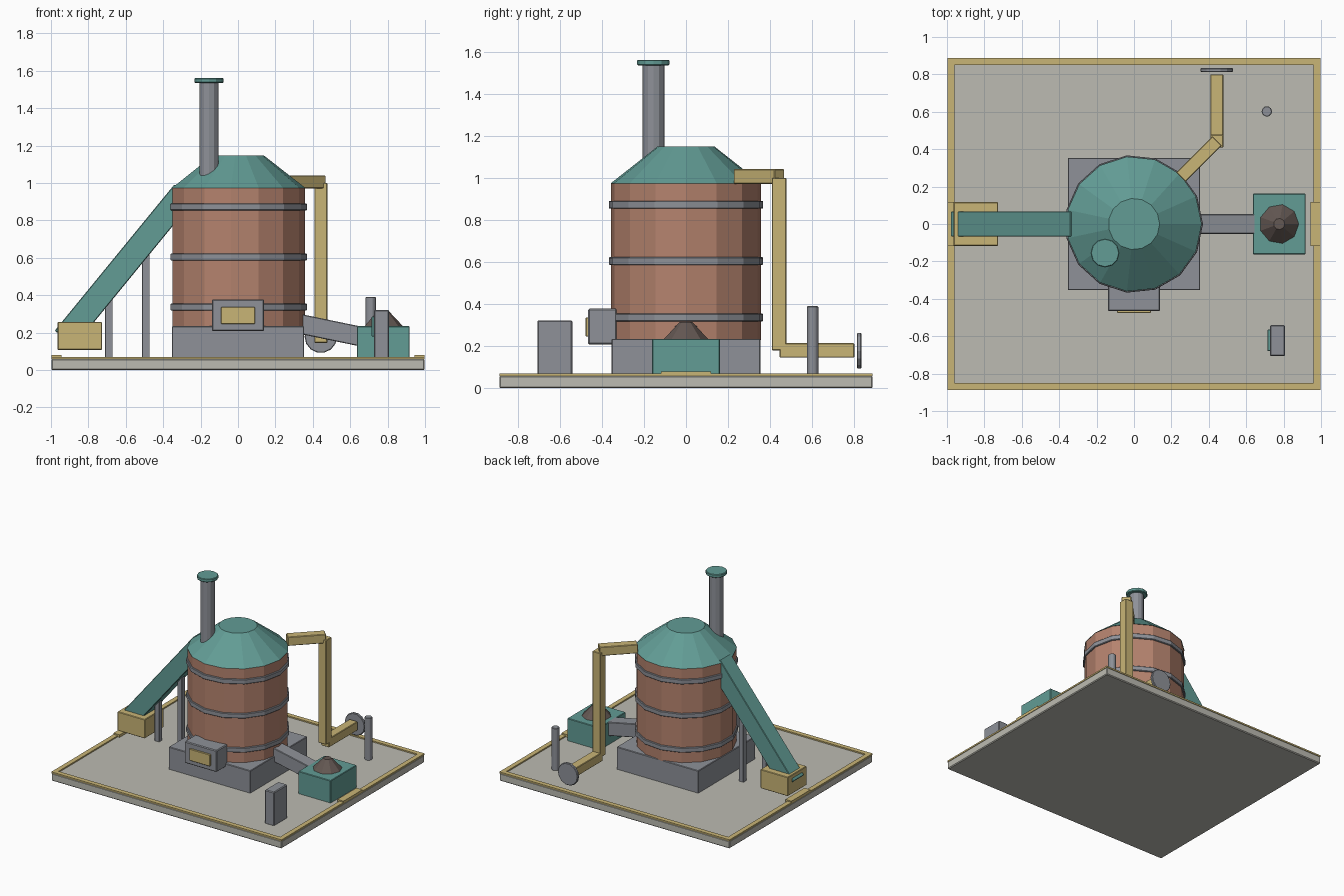
import bpy, bmesh, math
from mathutils import Vector, Matrix

cube = bpy.data.objects.get("Cube")
if cube:
    bpy.data.objects.remove(cube, do_unlink=True)


def material(name, hex_code):
    def linear(c):
        return c / 12.92 if c <= 0.04045 else ((c + 0.055) / 1.055) ** 2.4
    rgb = [linear(v / 255) for v in bytes.fromhex(hex_code)]
    m = bpy.data.materials.new(name)
    m.use_nodes = True
    m.diffuse_color = (*rgb, 1)
    bsdf = m.node_tree.nodes["Principled BSDF"]
    bsdf.inputs["Base Color"].default_value = (*rgb, 1)
    bsdf.inputs["Roughness"].default_value = 0.7
    return m


concrete = material("concrete", "BCBBB2")
steel = material("grey steel", "8E9198")
teal = material("teal paint", "629C95")
copper = material("copper", "B5836E")
brass = material("brass yellow", "C9B576")
ash = material("dark ash", "645853")


def finish(name, bm, mat, bevel=0):
    mesh = bpy.data.meshes.new(name)
    bmesh.ops.recalc_face_normals(bm, faces=bm.faces)
    bm.to_mesh(mesh)
    bm.free()
    mesh.materials.append(mat)
    ob = bpy.data.objects.new(name, mesh)
    bpy.context.collection.objects.link(ob)
    if bevel:
        mod = ob.modifiers.new("soft_edges", "BEVEL")
        mod.width = bevel
        mod.segments = 1
    return ob


def box(name, x, y, z, mat, bevel=0.004):
    """Box from its (low, high) span on each axis."""
    bm = bmesh.new()
    bmesh.ops.create_cube(bm, size=1)
    spans = (x, y, z)
    for v in bm.verts:
        v.co = [s[0] if c < 0 else s[1] for c, s in zip(v.co, spans)]
    return finish(name, bm, mat, bevel)


def beam(name, a, b, width, height, mat):
    """Square-ended box running from point a to point b."""
    a, b = Vector(a), Vector(b)
    d = (b - a).normalized()
    side = Vector((0, 0, 1)).cross(d)
    side = side.normalized() if side.length > 0.01 else Vector((0, 1, 0))
    up = d.cross(side)
    bm = bmesh.new()
    bmesh.ops.create_cube(bm, size=1)
    for v in bm.verts:
        end = a if v.co.x < 0 else b
        v.co = end + side * (v.co.y * width) + up * (v.co.z * height)
    return finish(name, bm, mat, 0.004)


def drum(name, centre, z, radii, sides, mat, bevel=0, along_y=False):
    """Cylinder or truncated cone with a corner on +x."""
    bm = bmesh.new()
    bmesh.ops.create_cone(bm, cap_ends=True, segments=sides, radius1=radii[0],
                          radius2=radii[1], depth=z[1] - z[0])
    turn = max(bm.verts, key=lambda v: v.co.x).co
    bmesh.ops.rotate(bm, verts=bm.verts,
                     matrix=Matrix.Rotation(-math.atan2(turn.y, turn.x), 3, "Z"))
    if along_y:
        bmesh.ops.rotate(bm, verts=bm.verts, matrix=Matrix.Rotation(math.pi / 2, 3, "X"))
        offset = (centre[0], (z[0] + z[1]) / 2, centre[1])
    else:
        offset = (*centre, (z[0] + z[1]) / 2)
    bmesh.ops.translate(bm, verts=bm.verts, vec=offset)
    return finish(name, bm, mat, bevel)


# Ground slab with its raised edging
W, D, RIM = 0.998, 0.887, 0.037
box("ground_slab", (-W, W), (-D, D), (0, 0.06), concrete, 0.006)
for s, word in ((-1, "right"), (1, "left")):
    box(f"{word}_edging", sorted((s * W, s * (W - RIM))), (-D, D), (0.058, 0.07), brass, 0)
    box(f"{word}_gate_plate", sorted((s * W, s * 0.945)), (-0.118, 0.118),
        (0.058, 0.08), brass, 0)
for s, word in ((-1, "front"), (1, "back")):
    box(f"{word}_edging", (RIM - W, W - RIM), sorted((s * D, s * (D - RIM))),
        (0.058, 0.07), brass, 0)

# Boiler on its plinth
SIDES = 15
box("plinth", (-0.354, 0.354), (-0.354, 0.354), (0.055, 0.235), steel)
drum("boiler_drum", (0, 0), (0.23, 0.975), (0.358, 0.358), SIDES, copper)
for i, z in enumerate((0.336, 0.604, 0.872)):
    drum(f"boiler_band_{i + 1}", (0, 0), (z - 0.019, z + 0.019),
         (0.369, 0.369), SIDES, steel, 0.004)
drum("boiler_roof", (0, 0), (0.972, 1.148), (0.362, 0.137), SIDES, teal)

# Chimney
drum("chimney", (-0.155, -0.155), (1.0, 1.54), (0.052, 0.052), 12, steel)
drum("chimney_cap", (-0.155, -0.155), (1.535, 1.561), (0.077, 0.077), 12, teal, 0.004)

# Furnace door
box("furnace_box", (-0.14, 0.14), (-0.465, -0.33), (0.208, 0.378), steel, 0.006)
box("furnace_door", (-0.09, 0.09), (-0.477, -0.46), (0.245, 0.337), brass, 0.003)

# Feed chute, its hopper and supports
beam("feed_chute", (-0.928, 0, 0.168), (-0.288, 0, 0.95), 0.134, 0.134, teal)
box("feed_hopper", (-0.965, -0.727), (-0.117, 0.117), (0.108, 0.257), brass)
for i, (x, top) in enumerate(((-0.69, 0.44), (-0.492, 0.68))):
    box(f"chute_post_{i + 1}", (x - 0.02, x + 0.02), (-0.02, 0.02), (0.055, top), steel, 0.002)

# Ash outlet, bin and heap
beam("ash_outlet", (0.28, 0, 0.257), (0.7, 0, 0.17), 0.106, 0.105, steel)
box("ash_bin", (0.636, 0.917), (-0.162, 0.162), (0.055, 0.235), teal)
drum("ash_heap", (0.776, 0), (0.23, 0.315), (0.11, 0.03), 9, ash)

# Steam pipe, from the roof down to the back flange
P = 0.07
beam("upper_pipe", (0.25, 0.25, 1.006), (0.445, 0.445, 1.006), P, P, brass)
beam("down_pipe", (0.443, 0.443, 1.0), (0.443, 0.443, 0.18), P, P, brass)
beam("outlet_pipe", (0.443, 0.445, 0.18), (0.443, 0.8, 0.18), P, P, brass)
drum("outlet_flange", (0.443, 0.178), (0.812, 0.834), (0.087, 0.087), 14, steel, 0.004, True)

# Free-standing bollard and control cabinet
drum("bollard", (0.71, 0.602), (0.055, 0.39), (0.028, 0.028), 10, steel, 0.003)
box("control_cabinet", (0.727, 0.807), (-0.707, -0.54), (0.055, 0.322), steel, 0.006)
box("control_panel", (0.714, 0.73), (-0.68, -0.564), (0.18, 0.285), teal, 0.003)
